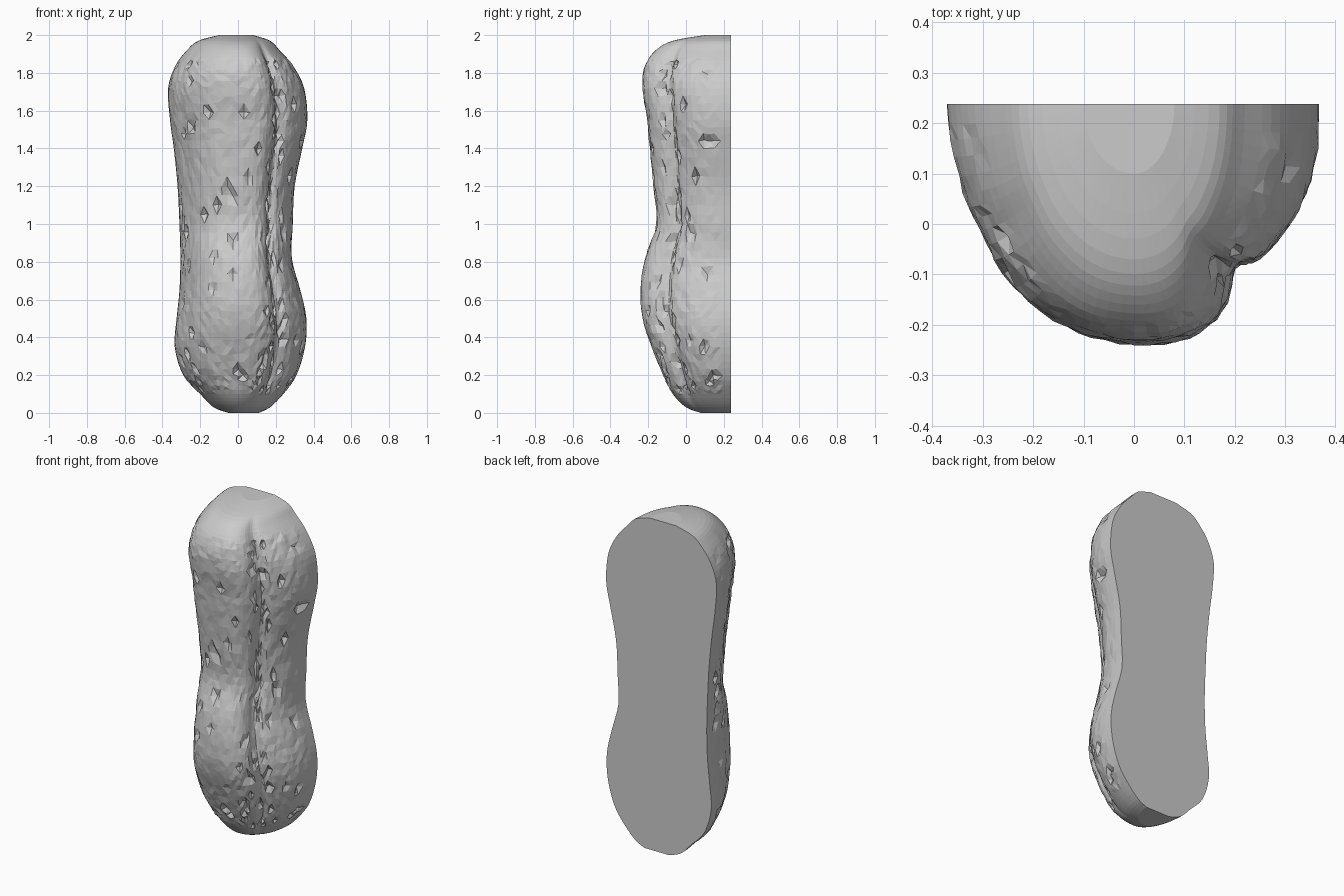
import bpy, bmesh, math, random
from mathutils import Vector

if "Cube" in bpy.data.objects:
    bpy.data.objects.remove(bpy.data.objects["Cube"])

random.seed(4)
BACK = 0.238

# Height, left edge, right edge, front depth of the peanut body
ROWS = [(0, -.05, .11, .08), (.03, -.13, .17, 0), (.1, -.2, .24, -.07),
        (.2, -.29, .31, -.12), (.35, -.335, .355, -.18), (.5, -.325, .362, -.23),
        (.65, -.31, .33, -.238), (.82, -.305, .285, -.215), (1, -.31, .29, -.155),
        (1.2, -.32, .3, -.17), (1.4, -.34, .34, -.19), (1.55, -.36, .367, -.205),
        (1.72, -.37, .35, -.23), (1.84, -.33, .29, -.215), (1.92, -.27, .22, -.16),
        (1.97, -.21, .17, -.07), (2, -.1, .08, .1)]

# Unit cross-section: flat back, rounded front, stepped lobe on the right
SECTION = [(-1, 0), (-.98, .15), (-.91, .38), (-.82, .53), (-.7, .72), (-.5, .88),
           (-.27, .97), (0, 1), (.25, .99), (.42, .93), (.52, .83), (.56, .69),
           (.7, .65), (.82, .55), (.93, .4), (.99, .2), (1, 0)]


def spline(points, steps):
    """Catmull-Rom curve through points of any dimension."""
    out = []
    n = len(points)
    for i in range(n - 1):
        a, b, c, d = (points[min(max(k, 0), n - 1)] for k in (i - 1, i, i + 1, i + 2))
        for s in range(steps):
            t = s / steps
            out.append([.5 * (2 * q + (r - p) * t + (2 * p - 5 * q + 4 * r - w) * t * t
                              + (3 * q - p - 3 * r + w) * t ** 3)
                        for p, q, r, w in zip(a, b, c, d)])
    out.append(list(points[-1]))
    return out


rows = spline(ROWS, 4)
section = spline(SECTION, 3)
bm = bmesh.new()
rings = []
for i, (z, left, right, front) in enumerate(rows):
    # The groove fades into a plain half round at both ends
    fade = min(1, max(0, min(z / .2, (2 - z) / .12)))
    ring = []
    for j, (u, v) in enumerate(section):
        r = math.hypot(u, v)
        a = math.atan2(v, u)
        u2, v2 = (u * fade + math.cos(a) * (1 - fade), v * fade + math.sin(a) * (1 - fade))
        x = u2 * (right if u2 > 0 else -left)
        p = Vector((x, BACK + v2 * (front - BACK), z))
        inner = 2 < j < len(section) - 3 and .1 < z < 1.88
        if inner:
            # Rough surface with scattered chips, denser along the groove
            toward = (Vector((.02, .15, z)) - p).normalized()
            p += toward * random.uniform(-.003, .003)
            p.z += random.uniform(-.006, .006)
            chance = .14 if 29 <= j <= 36 else .04
            if random.random() < chance:
                p += toward * random.uniform(.012, .028)
        ring.append(bm.verts.new(p))
    rings.append(ring)

# Skin between the rings
for lo, hi in zip(rings, rings[1:]):
    for j in range(len(lo) - 1):
        bm.faces.new((lo[j], lo[j + 1], hi[j + 1], hi[j]))
bmesh.ops.triangulate(bm, faces=bm.faces[:])

# End caps and flat cut back
bm.faces.new(rings[0])
bm.faces.new(rings[-1])
bm.faces.new([r[0] for r in rings] + [r[-1] for r in reversed(rings)])
bmesh.ops.recalc_face_normals(bm, faces=bm.faces[:])

mesh = bpy.data.meshes.new("peanut_half")
bm.to_mesh(mesh)
bm.free()
bpy.context.collection.objects.link(bpy.data.objects.new("peanut_half", mesh))
